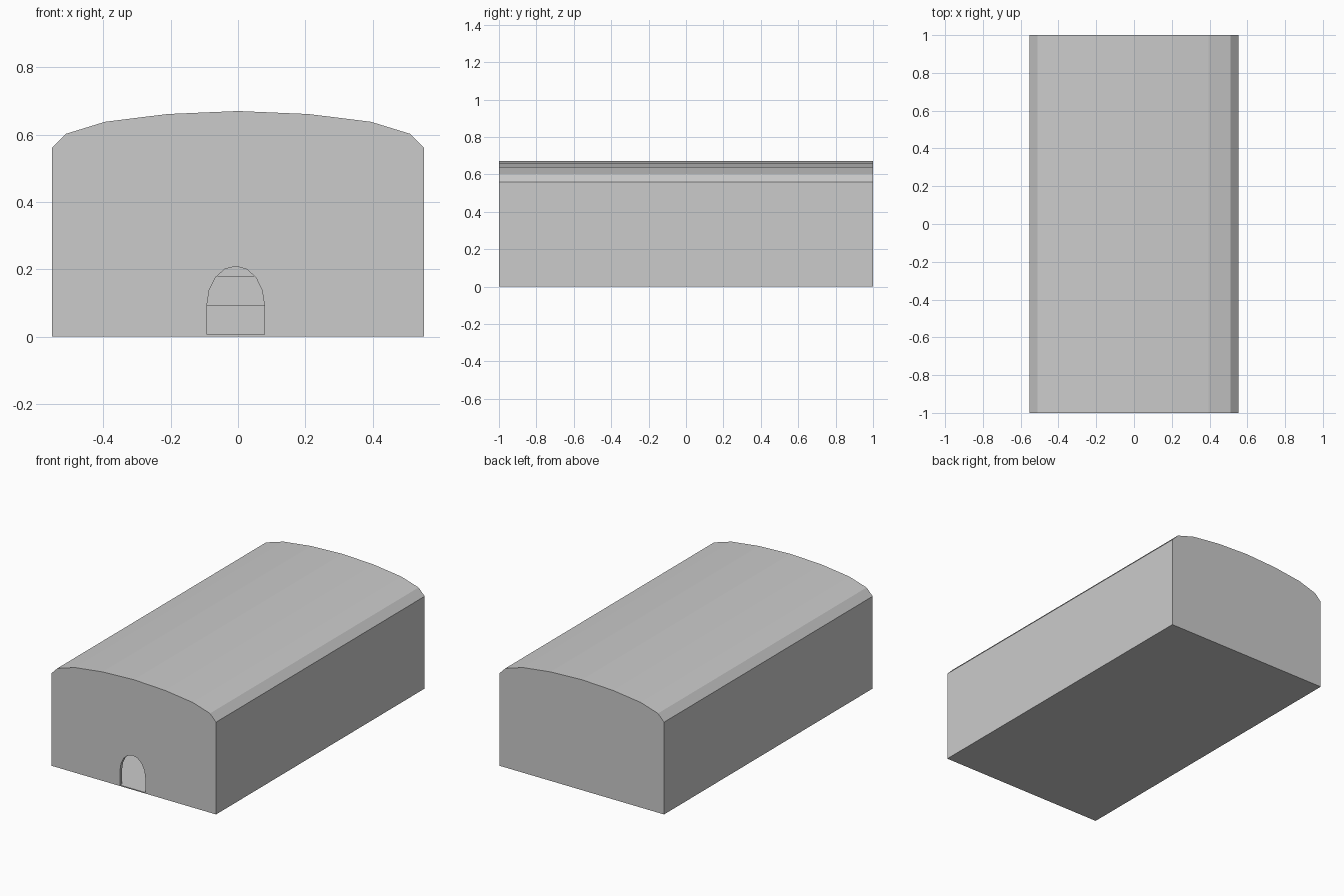
import bpy, bmesh, math

if "Cube" in bpy.data.objects:
    bpy.data.objects.remove(bpy.data.objects["Cube"])

grey = bpy.data.materials.new("concrete grey")
grey.diffuse_color = (0.6, 0.6, 0.6, 1)
grey.use_nodes = True
grey.node_tree.nodes["Principled BSDF"].inputs["Base Color"].default_value = grey.diffuse_color


def prism(name, profile, y0, y1):
    """Extrude an x-z outline from y0 to y1."""
    bm = bmesh.new()
    face = bm.faces.new([bm.verts.new((x, y0, z)) for x, z in profile])
    ext = bmesh.ops.extrude_face_region(bm, geom=[face])
    moved = [v for v in ext["geom"] if isinstance(v, bmesh.types.BMVert)]
    bmesh.ops.translate(bm, verts=moved, vec=(0, y1 - y0, 0))
    bmesh.ops.recalc_face_normals(bm, faces=bm.faces)
    mesh = bpy.data.meshes.new(name)
    bm.to_mesh(mesh)
    bm.free()
    mesh.materials.append(grey)
    obj = bpy.data.objects.new(name, mesh)
    bpy.context.collection.objects.link(obj)
    return obj


def cut(target, cutter):
    mod = target.modifiers.new(cutter.name, "BOOLEAN")
    mod.operation = "DIFFERENCE"
    mod.solver = "EXACT"
    mod.object = cutter
    cutter.hide_render = True
    cutter.hide_set(True)


def hall_outline(inset, floor):
    """Straight walls, chamfered eaves and a shallow vaulted roof."""
    half = [(0.553, 0.56), (0.512, 0.602), (0.395, 0.638), (0.21, 0.661)]
    right = [(x - inset * x / 0.553, z - inset) for x, z in half]
    left = [(-x, z) for x, z in reversed(right)]
    w = 0.553 - inset
    return [(-w, floor), (w, floor)] + right + [(0, 0.67 - inset)] + left


WALL, FLOOR = 0.02, 0.006

# Hollow hall
hall = prism("hall_shell", hall_outline(0, 0), -1, 1)
room = prism("room_cutter", hall_outline(WALL, FLOOR), -1 + WALL, 1 - WALL)
cut(hall, room)

# Arched doorway, slightly left of centre
cx, r, spring, rise = -0.007, 0.085, 0.095, 0.114
arch = [(cx - r, FLOOR), (cx + r, FLOOR)]
arch += [(cx + r * math.cos(i * math.pi / 8), spring + rise * math.sin(i * math.pi / 8))
         for i in range(9)]
door = prism("doorway_cutter", arch, -1.1, -0.95)
cut(hall, door)

# Raised steps at the far end of the room
inner = 0.553 - WALL
for name, y0, y1, top in (("lower_step", 0.4, 0.7, 0.093), ("upper_step", 0.7, 1 - WALL, 0.18)):
    prism(name, [(-inner, FLOOR), (inner, FLOOR), (inner, top), (-inner, top)], y0, y1)
